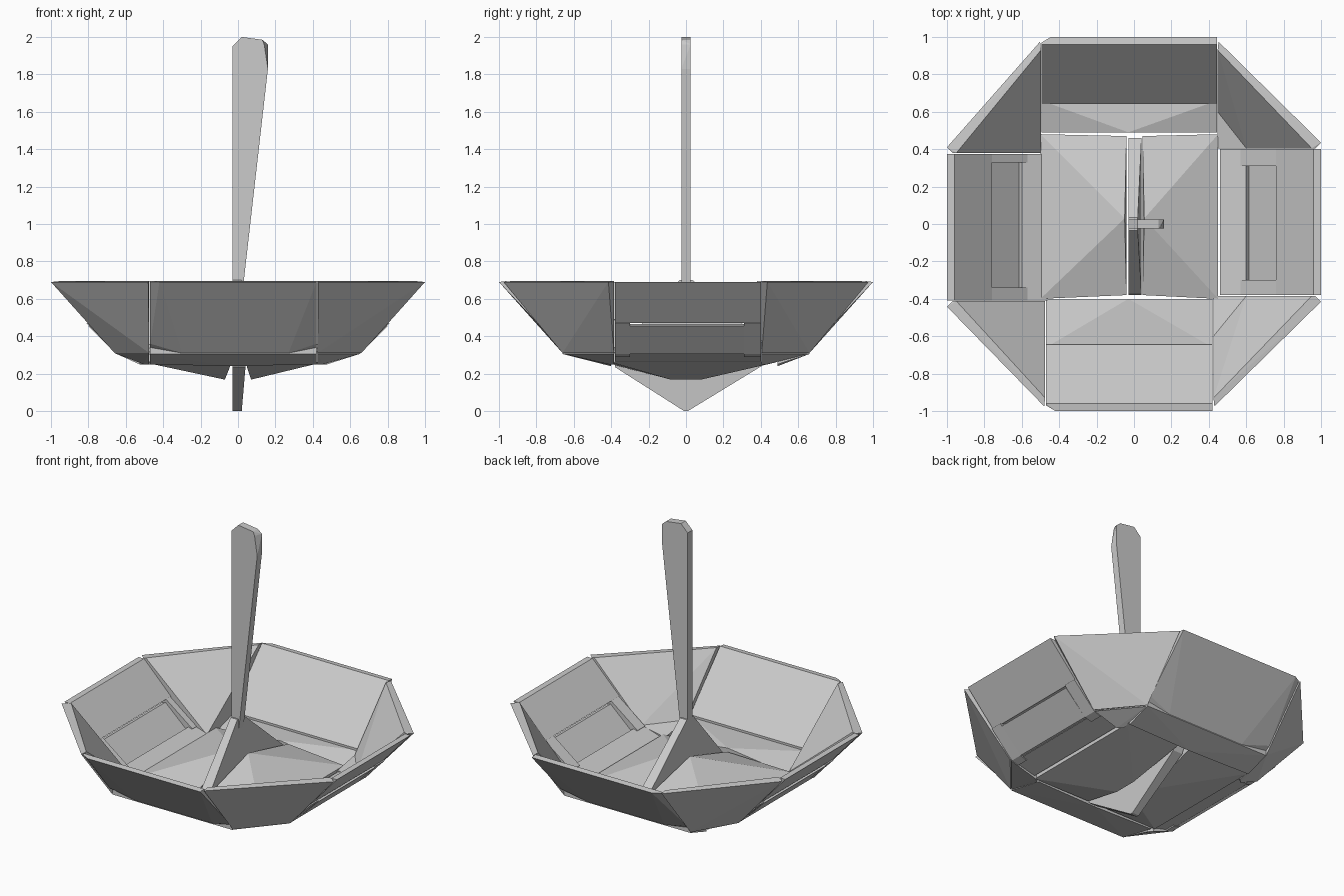
import bpy, bmesh

if "Cube" in bpy.data.objects:
    bpy.data.objects.remove(bpy.data.objects["Cube"])


def hull(name, pts):
    """Flat-faced solid wrapped around a few corner points."""
    bm = bmesh.new()
    for p in pts:
        bm.verts.new(p)
    res = bmesh.ops.convex_hull(bm, input=bm.verts[:])
    junk = {g for g in res["geom_interior"] + res["geom_unused"]
            if isinstance(g, bmesh.types.BMVert) and g.is_valid}
    bmesh.ops.delete(bm, geom=list(junk), context='VERTS')
    bmesh.ops.dissolve_limit(bm, angle_limit=0.01, verts=bm.verts[:], edges=bm.edges[:])
    bmesh.ops.recalc_face_normals(bm, faces=bm.faces[:])
    me = bpy.data.meshes.new(name)
    bm.to_mesh(me)
    bm.free()
    ob = bpy.data.objects.new(name, me)
    bpy.context.collection.objects.link(ob)
    return ob


def strip(name, profile, a, b):
    """Extrude an (x, z) profile along y from a to b."""
    return hull(name, [(x, t, z) for x, z in profile for t in (a, b)])


# Mast: thin blade widening toward a chamfered tip
T = 0.025
mast = [(-0.03, 0.6), (0.02, 0.6), (0.02, 0.71), (0.16, 1.83),
        (0.16, 1.96), (0.13, 1.985), (0.02, 2.0), (-0.03, 1.95)]
hull("mast", [(x - (0.02 if y < 0 and z == 1.96 else 0), y, z)
              for x, z in mast for y in (-T, T)])

# Keel fin: diamond plate across the bowl floor
hull("keel_fin",
     [(x, y, z) for x in (-0.03, 0.04)
      for y, z in ((-0.38, 0.235), (-0.37, 0.31), (0.42, 0.25), (0.46, 0.33))]
     + [(x, y, 0.70) for x in (-0.03, 0.02) for y in (-0.035, 0.035)]
     + [(x, y, 0.0) for x in (-0.03, 0.02) for y in (-0.01, 0.01)])

# Floor halves: shallow keeled bottom with a raised centre
for side, x0, x1 in (("left", -0.04, -0.5), ("right", 0.045, 0.45)):
    s = -1 if x0 < 0 else 1
    hull("floor_" + side,
         [(x1, y, z) for y in (-0.40, 0.48) for z in (0.26, 0.31)]
         + [(x0, -0.38, z) for z in (0.245, 0.33)]
         + [(x0, 0.47, z) for z in (0.26, 0.35)]
         + [(s * 0.07, y, 0.168) for y in (-0.08, 0.08)]
         + [(x0 + s * 0.01, 0.03, 0.46)])

# Front and back: sloped wall plus lower strip meeting the floor
for side, s, yi in (("front", -1, 0.40), ("back", 1, 0.49)):
    xl, xr = (-0.47, 0.42) if s < 0 else (-0.495, 0.445)
    hull(side + "_wall",
         [(x, s * 1.0, 0.69) for x in (xl + 0.05, xr)]
         + [(x, s * 0.97, 0.69) for x in (xl, xr)]
         + [(x, s * 0.96, 0.695) for x in (xl, xr)]
         + [(x, s * 0.66, 0.31) for x in (-0.30, 0.27)]
         + [(x, s * 0.69, 0.36) for x in (xl, xr)]
         + [(x, s * 0.645, z) for x in (xl, xr) for z in (0.33, 0.355)])
    hull(side + "_lower_strip",
         [(x, s * 0.66, z) for x in (xl, xr) for z in (0.305, 0.34)]
         + [(x, s * 0.49, 0.27) for x in (xl, xr)]
         + [(x, s * yi, z) for x in (xl, xr) for z in (0.25, 0.29)]
         + [(-0.03, s * yi, 0.345), (-0.03, s * yi, 0.24)])

# Left and right: two wall strips, an inner strip and end ribs
for side, s in (("left", -1), ("right", 1)):
    ya, yb = (-0.41, 0.375) if s < 0 else (-0.38, 0.40)
    upper = [(1.0, 0.69), (0.96, 0.69), (0.76, 0.49), (0.80, 0.47)]
    lower = [(0.80, 0.455), (0.77, 0.465), (0.61, 0.32), (0.65, 0.305)]
    inner = [(0.63, 0.305), (0.60, 0.345), (0.46, 0.30), (0.47, 0.265)]
    la, lb = (-0.34, 0.33) if s < 0 else (-0.30, 0.31)
    strip(side + "_upper_wall", [(s * d, z) for d, z in upper], ya, yb)
    strip(side + "_lower_wall", [(s * d, z) for d, z in lower], la, lb)
    strip(side + "_inner_strip", [(s * d, z) for d, z in inner], ya, yb)
    rib = [(0.81, 0.47), (0.77, 0.49), (0.57, 0.34), (0.60, 0.29), (0.65, 0.305)]
    for end, a, b in (("front", ya, la), ("back", lb, yb)):
        strip(f"{side}_{end}_rib", [(s * d, z) for d, z in rib], a, b)

# Four corner panels: solid on the left, thin with a small wedge on the right
for sx, xi in ((-1, 0.475), (1, 0.425)):
    for sy in (-1, 1):
        x = xi + (0.022 if sy > 0 else 0)
        y = {(-1, -1): 0.412, (1, -1): 0.385, (-1, 1): 0.38, (1, 1): 0.405}[sx, sy]
        tag = f"{'left' if sx < 0 else 'right'}_{'front' if sy < 0 else 'back'}_corner"
        wall = [(1.0, y + 0.03, 0.69), (0.97, y, 0.69), (x + 0.005, 0.975, 0.69),
                (x, 0.93, 0.695), (0.95, y, 0.695), (0.66, y, 0.31), (x, 0.66, 0.31)]
        edge = [(0.60, y, 0.335), (x, 0.60, 0.335)]
        base = [(x + 0.03, y, 0.25), (x, y + 0.03, 0.25), (x, y, 0.30)]
        low = [(0.65, y, 0.305), (x, 0.65, 0.305)]
        parts = {"wall": wall + base} if sx < 0 else {"wall": wall + edge,
                                                      "wedge": low + edge + base}
        for part, pts in parts.items():
            hull(f"{tag}_{part}", [(sx * a, sy * b, c) for a, b, c in pts])
